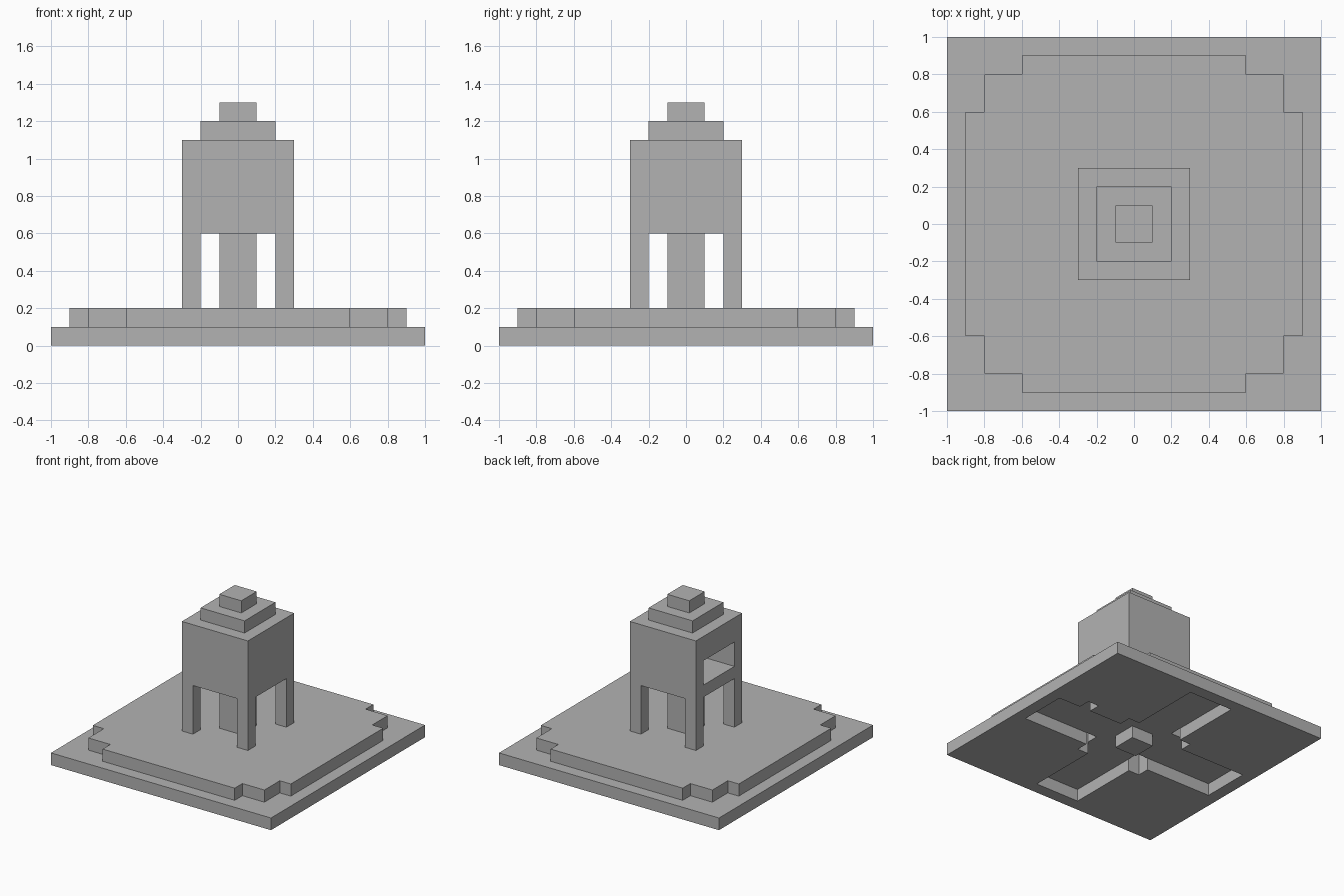
import bpy
import bmesh

old = bpy.data.objects.get("Cube")
if old:
    bpy.data.objects.remove(old, do_unlink=True)

stone = bpy.data.materials.new("grey stone")
stone.use_nodes = True
GREY = (0.45, 0.45, 0.45, 1)
stone.diffuse_color = GREY
stone.node_tree.nodes["Principled BSDF"].inputs["Base Color"].default_value = GREY


def prism(name, outline, z0, z1):
    """Extrude a flat outline from z0 up to z1."""
    bm = bmesh.new()
    face = bm.faces.new([bm.verts.new((x, y, z0)) for x, y in outline])
    top = bmesh.ops.extrude_face_region(bm, geom=[face])["geom"]
    verts = [v for v in top if isinstance(v, bmesh.types.BMVert)]
    bmesh.ops.translate(bm, verts=verts, vec=(0, 0, z1 - z0))
    bmesh.ops.recalc_face_normals(bm, faces=bm.faces)
    mesh = bpy.data.meshes.new(name)
    bm.to_mesh(mesh)
    bm.free()
    mesh.materials.append(stone)
    obj = bpy.data.objects.new(name, mesh)
    bpy.context.scene.collection.objects.link(obj)
    return obj


def box(name, x0, x1, y0, y1, z0, z1):
    return prism(name, [(x0, y0), (x1, y0), (x1, y1), (x0, y1)], z0, z1)


def block(name, hx, hy, z0, z1):
    """Box centred on the vertical axis."""
    return box(name, -hx, hx, -hy, hy, z0, z1)


def cut(target, cutter):
    """Subtract the cutter, bake the result and drop the cutter."""
    cutter.hide_render = True
    mod = target.modifiers.new("cut", 'BOOLEAN')
    mod.operation = 'DIFFERENCE'
    mod.solver = 'EXACT'
    mod.object = cutter
    bpy.context.view_layer.update()
    graph = bpy.context.evaluated_depsgraph_get()
    mesh = bpy.data.meshes.new_from_object(target.evaluated_get(graph))
    target.modifiers.clear()
    target.data = mesh
    bpy.data.objects.remove(cutter, do_unlink=True)


# Square base plate, with a cross-shaped recess underneath
base = block("base_plate", 1, 1, 0, 0.1)
cut(base, block("recess_x", 0.9, 0.2, -0.1, 0.2))
cut(base, block("recess_y", 0.2, 0.9, -0.1, 0.2))
cut(base, block("recess_middle", 0.3, 0.3, -0.1, 0.2))
cut(base, box("recess_notch", 0.6, 0.7, 0.1, 0.3, -0.1, 0.2))

# Second step with stair-cut corners
quarter = [(0.9, 0.6), (0.8, 0.6), (0.8, 0.8), (0.6, 0.8), (0.6, 0.9)]
outline = []
for sx, sy in ((1, 1), (-1, 1), (-1, -1), (1, -1)):
    corner = [(x * sx, y * sy) for x, y in quarter]
    outline += corner if sx * sy > 0 else corner[::-1]
step = prism("upper_step", outline, 0.1, 0.2)

# Sockets beneath the four legs
for sx in (-1, 1):
    for sy in (-1, 1):
        xs = sorted((0.2 * sx, 0.3 * sx))
        ys = sorted((0.2 * sy, 0.3 * sy))
        cut(step, box("socket", *xs, *ys, 0, 0.3))

# Tower on four corner legs, open on every side below
tower = block("tower", 0.3, 0.3, 0.2, 1.1)
cut(tower, block("opening_y", 0.2, 0.4, 0.1, 0.6))
cut(tower, block("opening_x", 0.4, 0.2, 0.1, 0.6))

# Chamber with a window on one side
cut(tower, box("chamber", -0.4, 0.2, -0.2, 0.2, 0.7, 0.9))

# Central pillar and stepped roof
block("central_pillar", 0.1, 0.1, 0, 0.6)
block("roof_lower", 0.2, 0.2, 1.1, 1.2)
block("roof_upper", 0.1, 0.1, 1.2, 1.3)
